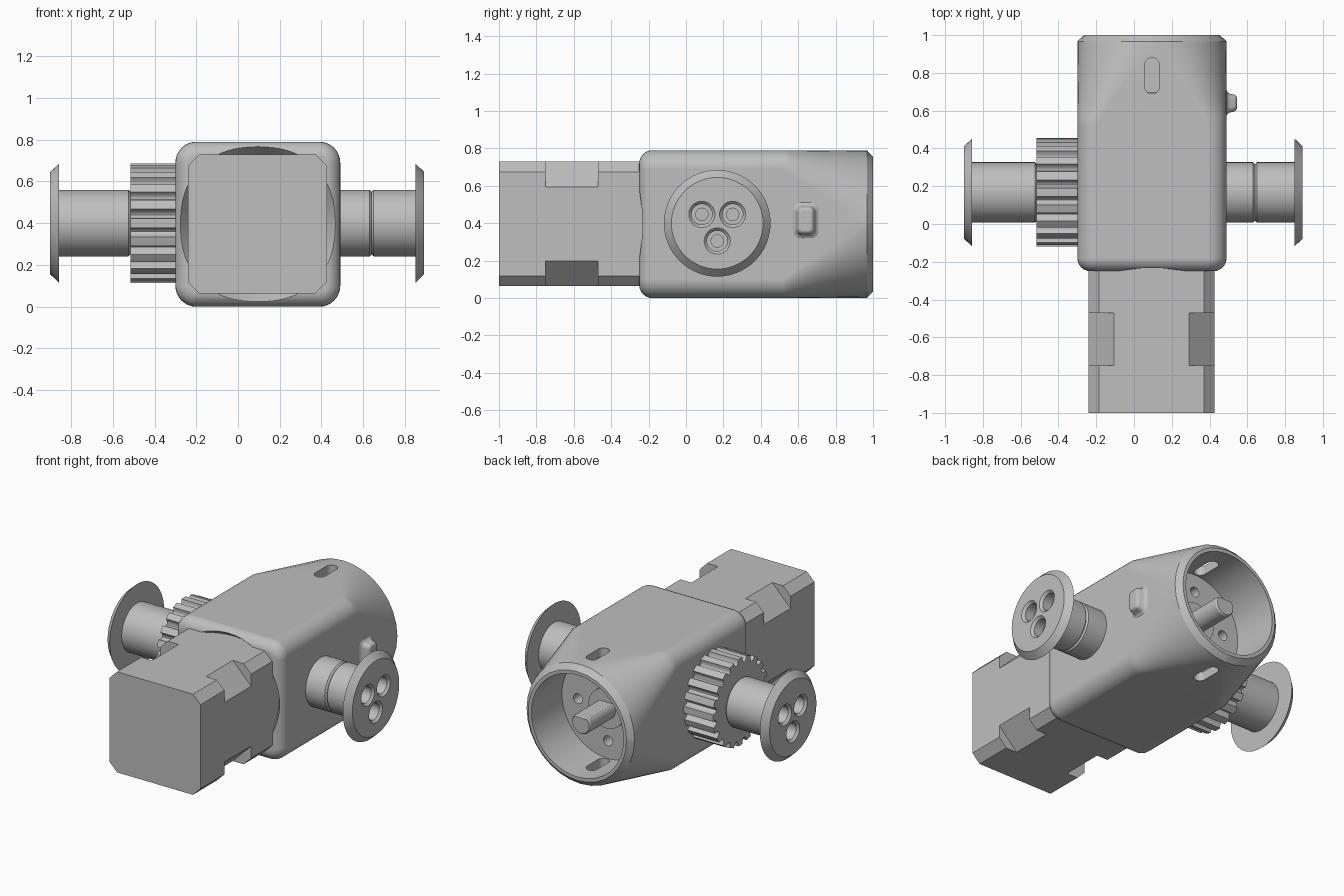
import bpy, bmesh
from math import sin, cos, pi, radians

cube = bpy.data.objects.get("Cube")
if cube:
    bpy.data.objects.remove(cube, do_unlink=True)

GREY = bpy.data.materials.new("plain grey")
GREY.use_nodes = True
GREY.diffuse_color = (0.52, 0.52, 0.52, 1)
GREY.node_tree.nodes["Principled BSDF"].inputs["Base Color"].default_value = GREY.diffuse_color

BODY = (0.095, 0.395)    # x, z of the housing axis
AXLE = (0.167, 0.40)     # y, z of the wheel axle


def circle(r, n=64):
    return [(r * cos(2 * pi * i / n), r * sin(2 * pi * i / n)) for i in range(n)]


def rounded_rect(hu, hv, r, n=8):
    """Rectangle outline with rounded corners; n=1 gives chamfers."""
    pts = []
    for q, (su, sv) in enumerate(((1, 1), (-1, 1), (-1, -1), (1, -1))):
        for k in range(n + 1):
            a = (q + k / n) * pi / 2
            pts.append((su * (hu - r) + r * cos(a), sv * (hv - r) + r * sin(a)))
    return pts


def loft(name, axis, centre, sections):
    """Skin a list of (position on axis, outline) and cap both ends."""
    def place(t, u, v):
        u, v = u + centre[0], v + centre[1]
        return {"x": (t, u, v), "y": (u, t, v), "z": (u, v, t)}[axis]
    bm = bmesh.new()
    rings = [[bm.verts.new(place(t, u, v)) for u, v in pts] for t, pts in sections]
    for a, b in zip(rings, rings[1:]):
        for i in range(len(a)):
            j = (i + 1) % len(a)
            bm.faces.new((a[i], a[j], b[j], b[i]))
    bm.faces.new(rings[0])
    bm.faces.new(rings[-1])
    bmesh.ops.recalc_face_normals(bm, faces=bm.faces)
    mesh = bpy.data.meshes.new(name)
    bm.to_mesh(mesh)
    bm.free()
    mesh.materials.append(GREY)
    obj = bpy.data.objects.new(name, mesh)
    bpy.context.collection.objects.link(obj)
    return obj


def lathe(name, axis, centre, profile, n=64):
    return loft(name, axis, centre, [(t, circle(r, n)) for t, r in profile])


def cut(target, cutters):
    for c in cutters:
        c.hide_render = True
        mod = target.modifiers.new("cut", "BOOLEAN")
        mod.operation, mod.solver, mod.object = "DIFFERENCE", "EXACT", c
        bpy.context.view_layer.update()
        dg = bpy.context.evaluated_depsgraph_get()
        mesh = bpy.data.meshes.new_from_object(target.evaluated_get(dg))
        target.modifiers.clear()
        target.data = mesh
        bpy.data.objects.remove(c, do_unlink=True)


def smooth(obj, angle=30):
    obj.data.shade_smooth()
    obj.data.set_sharp_from_angle(angle=radians(angle))
    obj.modifiers.new("normals", "WEIGHTED_NORMAL").keep_sharp = True


# Housing: filleted square front that blends into a round, chamfered mouth
HALF, FILLET, CORNER = 0.395, 0.07, 0.1
sections = []
for k in range(7):
    a = k / 6 * pi / 2
    inset = FILLET * (1 - sin(a))
    sections.append((-0.25 + FILLET * (1 - cos(a)),
                     rounded_rect(HALF - inset, HALF - inset, CORNER - inset)))
for k in range(11):
    f = k / 10
    sections.append((0.52 + 0.447 * f,
                     rounded_rect(HALF, HALF, CORNER + (HALF - 0.001 - CORNER) * f)))
sections.append((1.0, rounded_rect(0.36, 0.36, 0.359)))
housing = loft("housing", "y", BODY, sections)

# Openings: motor seat, rear socket, top and bottom slots, screw holes
cutters = [
    lathe("seat_cutter", "y", BODY, [(-0.35, 0.43), (-0.25, 0.385), (-0.15, 0.31)]),
    lathe("socket_cutter", "y", BODY, [(0.68, 0.337), (1.1, 0.337)]),
    loft("slot_cutter", "z", (BODY[0], 0.785),
         [(t, rounded_rect(0.038, 0.095, 0.037)) for t in (-0.1, 0.9)]),
]
for i in range(4):
    a = i * pi / 2
    spot = (BODY[0] + 0.22 * cos(a), BODY[1] + 0.22 * sin(a))
    cutters.append(lathe("screw_cutter", "y", spot, [(0.6, 0.033), (0.75, 0.033)], 24))
cut(housing, cutters)
smooth(housing)

# Output shaft with a flat, and its collar, inside the socket
smooth(lathe("shaft_collar", "y", BODY, [(0.67, 0.13), (0.7, 0.13)]))
d_shape = [(u, min(v, 0.045)) for u, v in circle(0.068, 48)]
tip = [(u * 0.9, v * 0.9) for u, v in d_shape]
smooth(loft("output_shaft", "y", BODY, [(0.67, d_shape), (0.955, d_shape), (0.965, tip)]))

# Square motor: chamfered corners with deeper notches midway
plain = rounded_rect(0.333, 0.333, 0.055, 1)
notched = rounded_rect(0.333, 0.333, 0.135, 1)
loft("motor", "y", (0.0925, 0.397),
     [(-1.0, plain), (-0.75, plain), (-0.75, notched),
      (-0.47, notched), (-0.47, plain), (-0.12, plain)])

# Axle hubs with flanges, each with three counterbored holes
hubs = {
    "left_hub": [(0.4, 0.16), (0.63, 0.16), (0.64, 0.15), (0.65, 0.16),
                 (0.85, 0.16), (0.85, 0.285), (0.892, 0.245)],
    "right_hub": [(-0.45, 0.15), (-0.515, 0.15), (-0.525, 0.16),
                  (-0.857, 0.16), (-0.857, 0.285), (-0.9, 0.245)],
}
for name, profile in hubs.items():
    hub = lathe(name, "x", AXLE, profile)
    end = profile[-1][0]
    side = 1 if end > 0 else -1
    holes = []
    for deg in (30, 150, 270):
        a = radians(deg)
        spot = (AXLE[0] + 0.095 * cos(a), AXLE[1] + 0.095 * sin(a))
        steps = [(0.05, 0.07), (0, 0.07), (-0.015, 0.055), (-0.08, 0.055),
                 (-0.08, 0.033), (-0.14, 0.033)]
        holes.append(lathe("hole_cutter", "x", spot,
                           [(end + side * t, r) for t, r in steps], 32))
    cut(hub, holes)
    smooth(hub)

# Toothed pulley with round grooves
TEETH, R, DEPTH = 20, 0.287, 0.036
outline = []
for i in range(TEETH):
    for s in (-0.25, 0, 0.25):
        outline.append((i + s, R))
    for s in (-0.85, -0.45, 0, 0.45, 0.85):
        outline.append((i + 0.5 + 0.25 * s, R - DEPTH * (1 - s * s) ** 0.5))
outline = [(r * cos(2 * pi * t / TEETH), r * sin(2 * pi * t / TEETH)) for t, r in outline]
smooth(loft("pulley", "x", AXLE, [(-0.515, outline), (-0.28, outline)]), 35)

# Small locating nub flaring out of the left wall
nub = [(0.45, 0.1, 0.12), (0.486, 0.085, 0.108), (0.492, 0.062, 0.088),
       (0.505, 0.05, 0.077), (0.53, 0.045, 0.072), (0.541, 0.038, 0.065), (0.546, 0.025, 0.052)]
smooth(loft("locating_nub", "x", (0.64, 0.415),
            [(t, rounded_rect(u, v, u * 0.6)) for t, u, v in nub]), 60)
